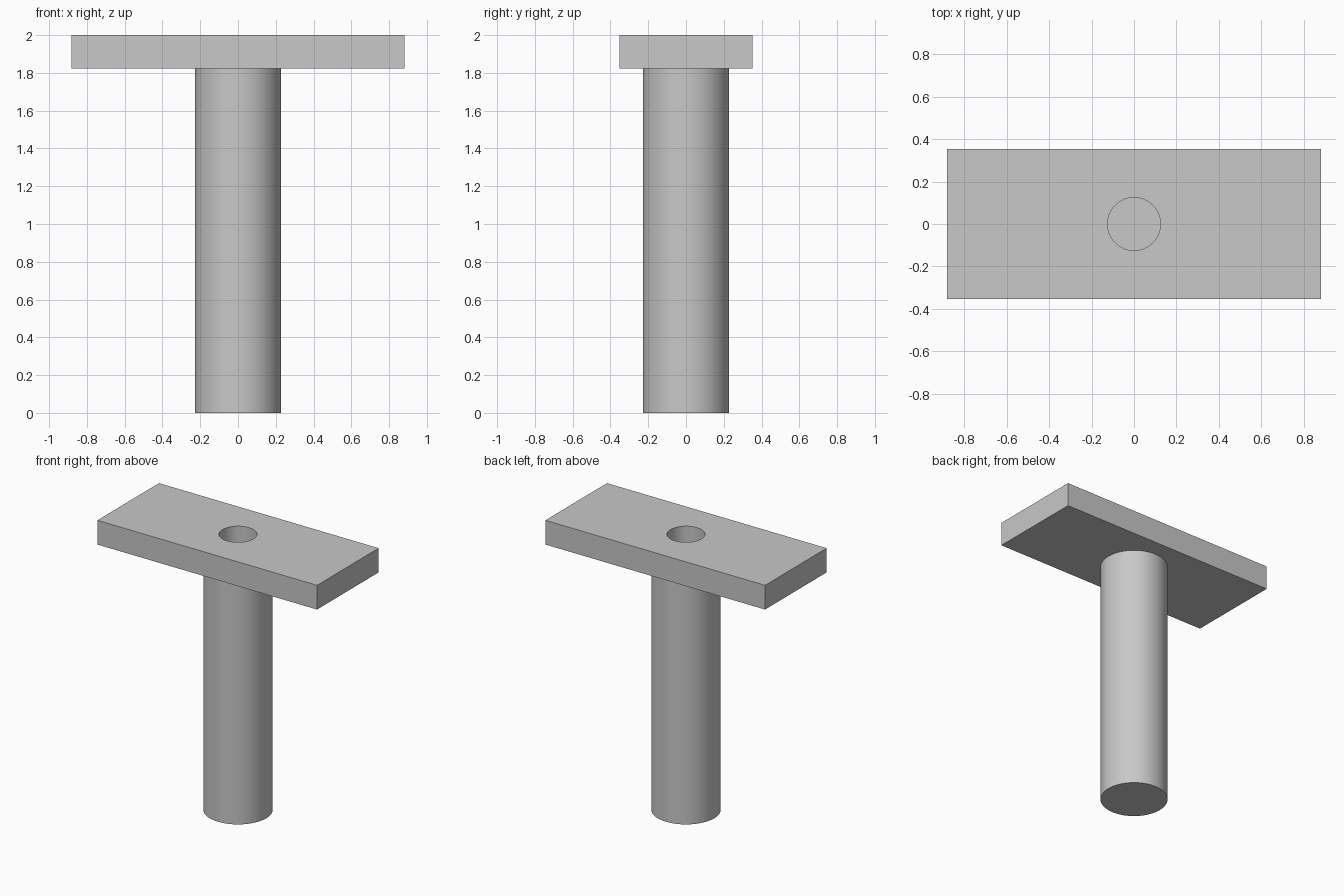
import bpy
import math

cube = bpy.data.objects.get("Cube")
if cube:
    bpy.data.objects.remove(cube, do_unlink=True)

LENGTH, WIDTH, THICK, HEIGHT = 1.764, 0.706, 0.176, 2.0
POST_R, BORE_R, BORE_DEPTH = 0.228, 0.125, 0.9

grey = bpy.data.materials.new("plain grey")
grey.use_nodes = True
grey.diffuse_color = (0.58, 0.58, 0.58, 1)
grey.node_tree.nodes["Principled BSDF"].inputs["Base Color"].default_value = grey.diffuse_color


def cylinder(name, radius, bottom, top):
    bpy.ops.mesh.primitive_cylinder_add(vertices=64, radius=radius, depth=top - bottom,
                                        location=(0, 0, (top + bottom) / 2))
    obj = bpy.context.object
    obj.name = name
    obj.data.materials.append(grey)
    return obj


def combine(target, tool, operation):
    mod = target.modifiers.new(operation.lower(), "BOOLEAN")
    mod.operation = operation
    mod.solver = "EXACT"
    mod.object = tool
    bpy.context.view_layer.objects.active = target
    bpy.ops.object.modifier_apply(modifier=mod.name)
    bpy.data.objects.remove(tool, do_unlink=True)


# Flat rectangular head plate
bpy.ops.mesh.primitive_cube_add(size=1, location=(0, 0, HEIGHT - THICK / 2))
plate = bpy.context.object
plate.name = "plate_and_post"
plate.scale = (LENGTH, WIDTH, THICK)
bpy.ops.object.transform_apply(location=True, rotation=False, scale=True)
plate.data.materials.append(grey)

# Round post, overlapping into the plate
combine(plate, cylinder("post", POST_R, 0, HEIGHT - THICK / 2), "UNION")

# Blind bore from the top
combine(plate, cylinder("bore", BORE_R, HEIGHT - BORE_DEPTH, HEIGHT + 0.1), "DIFFERENCE")

# Smooth round walls, crisp edges
bpy.ops.object.select_all(action="DESELECT")
plate.select_set(True)
bpy.context.view_layer.objects.active = plate
bpy.ops.object.shade_smooth_by_angle(angle=math.radians(30))
